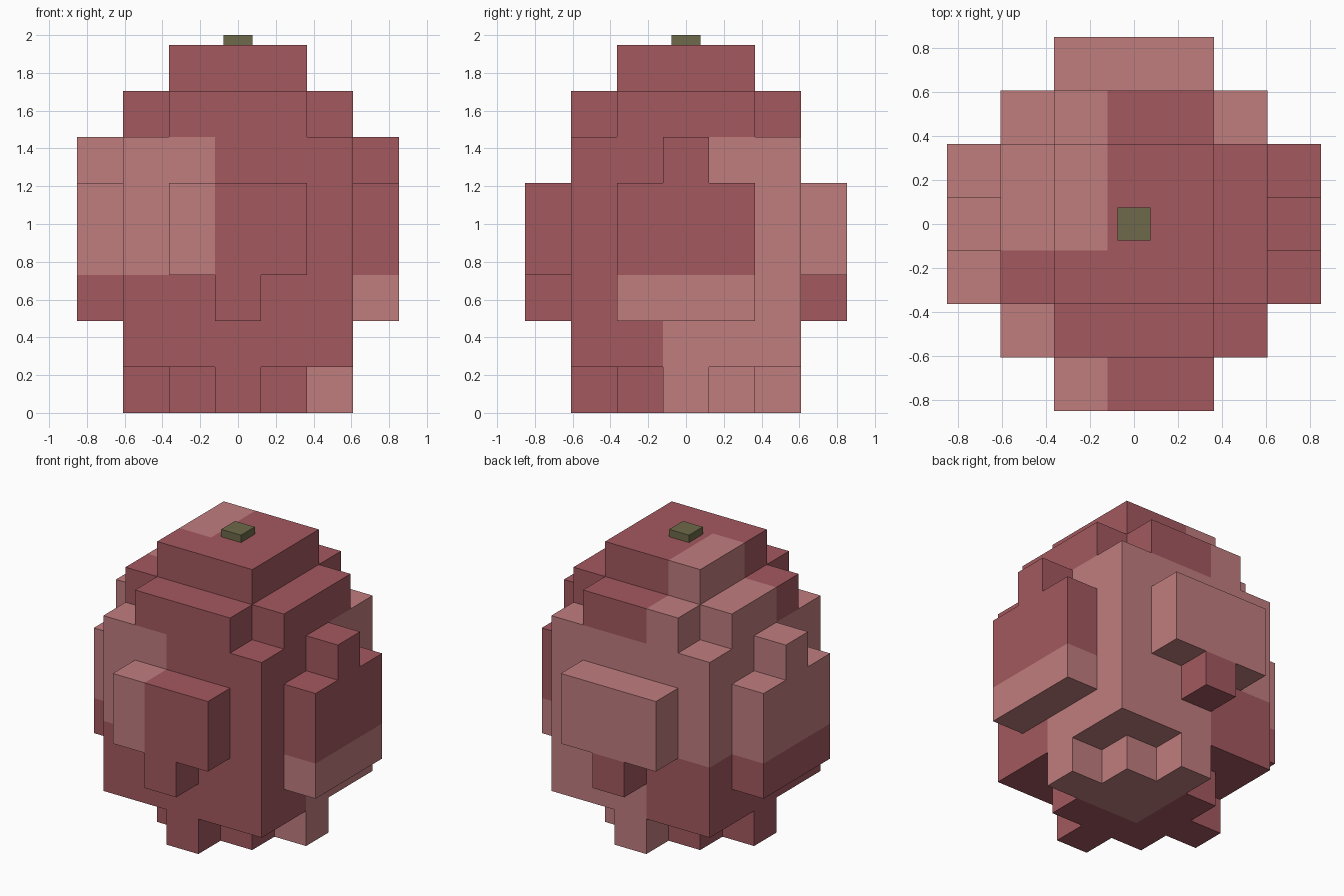
import bpy, bmesh
from mathutils import Vector

if "Cube" in bpy.data.objects:
    bpy.data.objects.remove(bpy.data.objects["Cube"])

S = 0.2436            # block size; the model is 7 x 7 x 8 blocks


def material(name, rgb):
    m = bpy.data.materials.new(name)
    m.diffuse_color = (*rgb, 1)
    m.use_nodes = True
    m.node_tree.nodes["Principled BSDF"].inputs["Base Color"].default_value = m.diffuse_color
    return m


dark = material("dark_rose", (0.366, 0.100, 0.114))
light = material("light_rose", (0.527, 0.205, 0.212))
olive = material("olive", (0.156, 0.144, 0.069))

# Light patches, as 3 x 3 x 3 block groups
LIGHT = {(0, 0, 1), (0, 1, 1), (1, 1, 1), (0, 2, 1), (1, 2, 1),
         (0, 1, 2), (1, 1, 0), (2, 0, 0), (2, 1, 0)}


def box(xs, ys, zs):
    return {(x, y, z) for x in xs for y in ys for z in zs}


five, three, one = range(1, 6), range(2, 5), [3]
parts = {
    # diamond-shaped foot
    "foot": {c for c in box(five, five, [0]) if abs(c[0] - 3) + abs(c[1] - 3) <= 2},
    "body": box(five, five, range(1, 6)),
    # cross-shaped shoulder and square cap
    "shoulder": box(five, three, [6]) | box(three, five, [6]),
    "cap": box(three, three, [7]),
}
# bulges on the four sides
for name, y in (("front_bulge", 0), ("back_bulge", 6)):
    parts[name] = box(three, [y], [3, 4]) | box(one, [y], [2])
for name, x in (("left_bulge", 0), ("right_bulge", 6)):
    parts[name] = box([x], three, [2, 3, 4]) | box([x], one, [5])

solid = set().union(*parts.values())


def build(name, cells):
    """Make only the outside faces of a part, coloured by block group."""
    bm = bmesh.new()
    for c in sorted(cells):
        centre = Vector((c[0] - 3, c[1] - 3, c[2] + 0.5))
        for axis in range(3):
            for sign in (-1, 1):
                n = [0, 0, 0]
                n[axis] = sign
                if tuple(a + b for a, b in zip(c, n)) in solid:
                    continue
                n = Vector(n)
                u = Vector([float(i == (axis + 1) % 3) for i in range(3)])
                v = n.cross(u)
                quad = [bm.verts.new((centre + (n + u * a + v * b) / 2) * S)
                        for a, b in ((-1, -1), (1, -1), (1, 1), (-1, 1))]
                f = bm.faces.new(quad)
                f.material_index = int(tuple(i // 3 for i in c) in LIGHT)
    bmesh.ops.remove_doubles(bm, verts=bm.verts, dist=1e-4)
    me = bpy.data.meshes.new(name)
    bm.to_mesh(me)
    bm.free()
    me.materials.append(dark)
    me.materials.append(light)
    bpy.context.collection.objects.link(bpy.data.objects.new(name, me))


for name, cells in parts.items():
    build(name, cells)

# small stem on top
bpy.ops.mesh.primitive_cube_add(size=1, location=(0, 0, (8 * S + 2) / 2))
stem = bpy.context.object
stem.name = "stem"
stem.scale = (0.152, 0.152, 2 - 8 * S)
stem.data.materials.append(olive)
